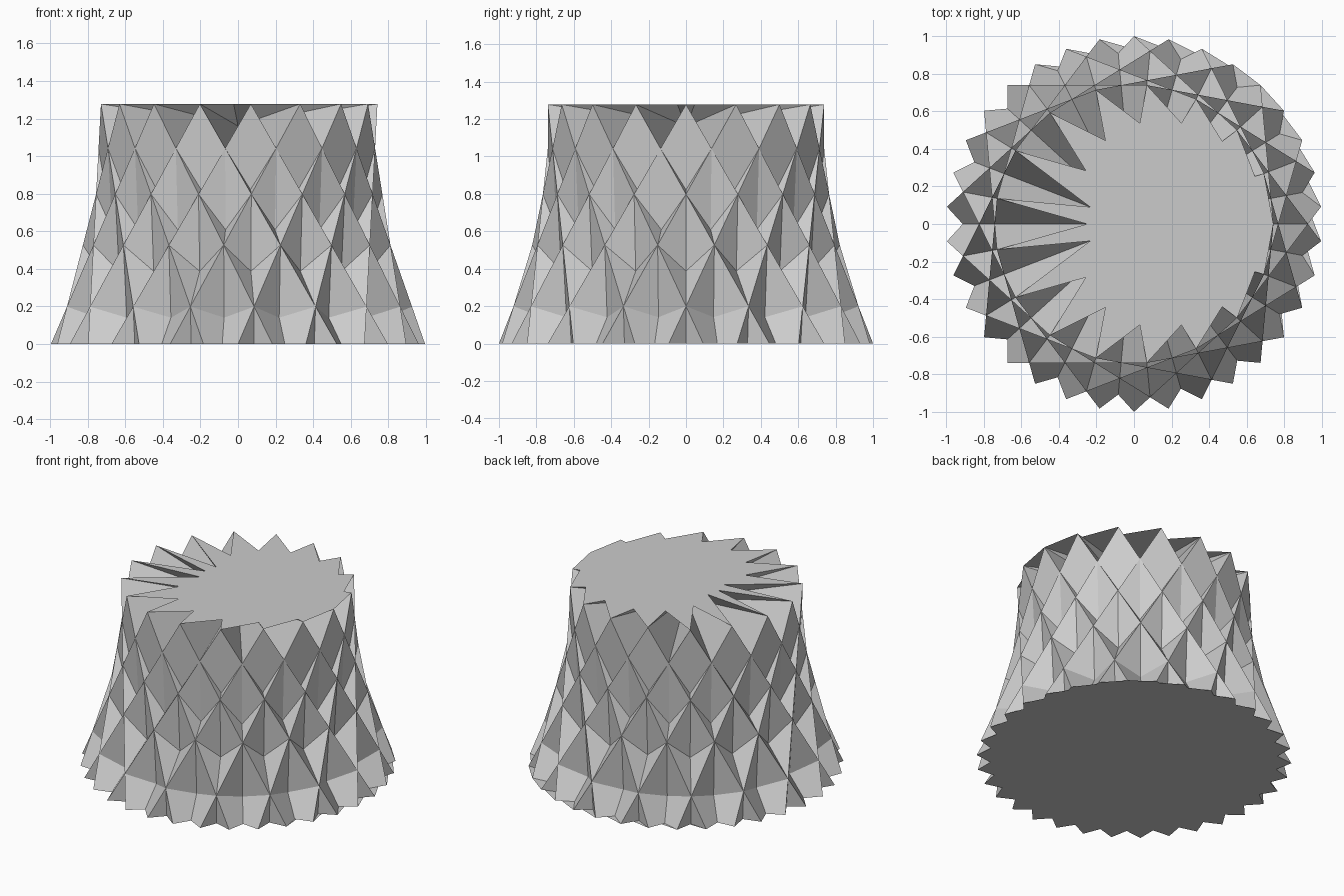
import bpy, bmesh, math

if "Cube" in bpy.data.objects:
    bpy.data.objects.remove(bpy.data.objects["Cube"])

N, D = 17, 9                        # crossed star cupola: {17/9} top, {34/9} base
R_BASE = 1.0
EDGE = 2 * R_BASE * math.sin(math.pi * D / (2 * N))   # every edge has this length
R_TOP = EDGE / (2 * math.sin(math.pi * D / N))
TURN = math.pi * D / (2 * N)        # twist between a top point and its base points
HEIGHT = math.sqrt(EDGE**2 - (R_BASE**2 + R_TOP**2 - 2 * R_BASE * R_TOP * math.cos(TURN)))

grey = bpy.data.materials.new("light_grey")
grey.diffuse_color = (0.6, 0.6, 0.6, 1)
grey.use_nodes = True
grey.node_tree.nodes["Principled BSDF"].inputs["Base Color"].default_value = grey.diffuse_color

bm = bmesh.new()


def star_ring(count, radius, z, start):
    """Points in star order, each step skipping round the circle."""
    step = 2 * math.pi * D / count
    return [bm.verts.new((radius * math.cos(start + i * step),
                          radius * math.sin(start + i * step), z)) for i in range(count)]


def fan(ring, up):
    """Star cap as a triangle fan, every triangle facing the same way."""
    for a, b in zip(ring[1:], ring[2:]):
        face = bm.faces.new((ring[0], a, b))
        face.normal_update()
        if face.normal.z * up < 0:
            face.normal_flip()


top = star_ring(N, R_TOP, HEIGHT, 0)
base = star_ring(2 * N, R_BASE, 0, TURN)

# Side squares and triangles, alternating round the star and passing through each other
for j in range(N):
    k = (j + 1) % N
    bm.faces.new((top[j], base[2 * j], base[2 * j + 1], top[k]))
    bm.faces.new((top[j], base[2 * j - 1], base[2 * j]))

# Caps
fan(top, 1)
fan(base, -1)

mesh = bpy.data.meshes.new("star_cupola")
bm.to_mesh(mesh)
bm.free()
mesh.materials.append(grey)
obj = bpy.data.objects.new("star_cupola", mesh)
bpy.context.collection.objects.link(obj)
